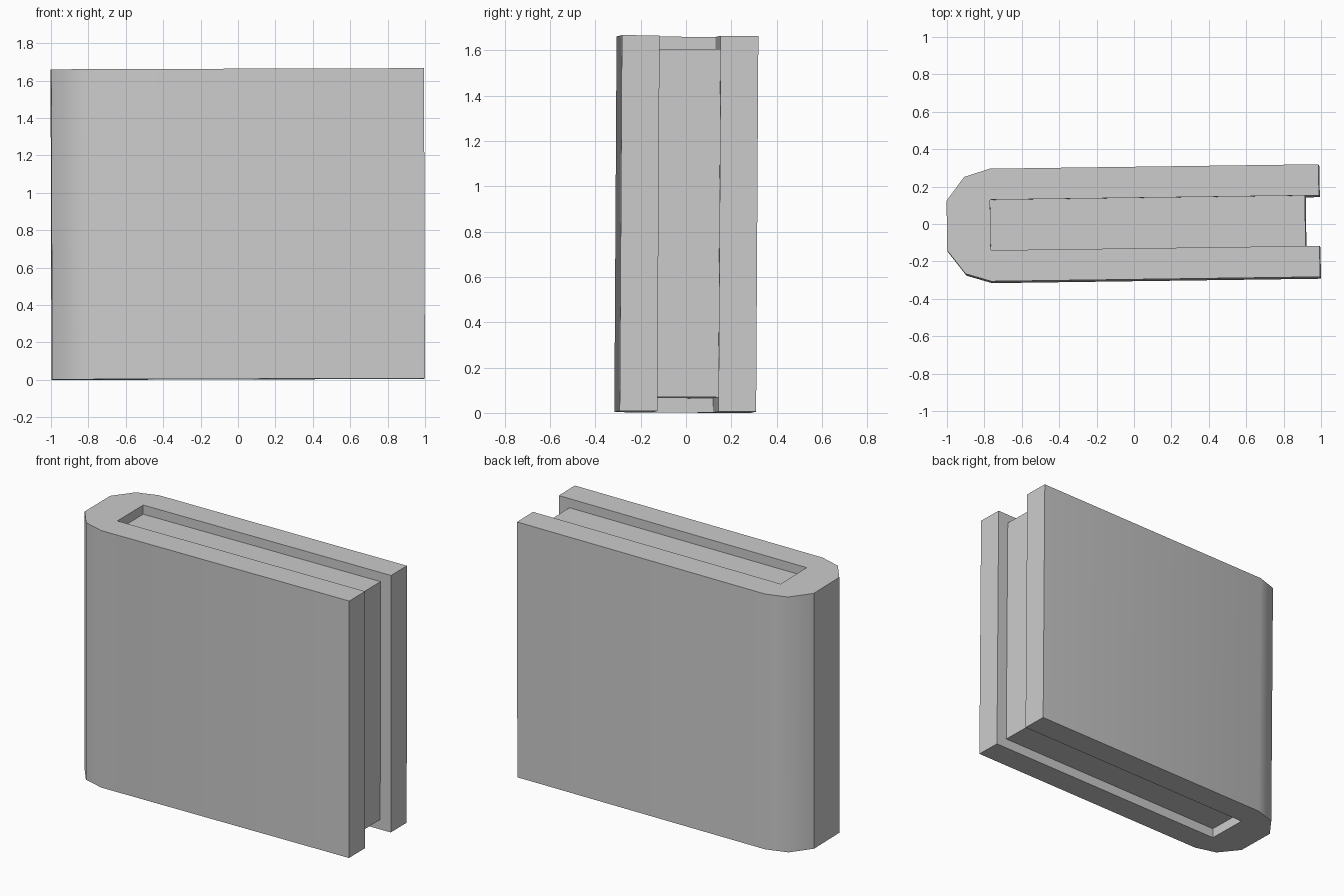
import bpy, bmesh, math
from mathutils import Matrix, Euler, Vector

if "Cube" in bpy.data.objects:
    bpy.data.objects.remove(bpy.data.objects["Cube"])

grey = bpy.data.materials.new("light grey")
grey.use_nodes = True
colour = (0.6, 0.6, 0.6, 1)
grey.diffuse_color = colour
grey.node_tree.nodes["Principled BSDF"].inputs["Base Color"].default_value = colour

# The whole book leans and turns very slightly
lean = Matrix.Translation((0, 0, 0.833)) @ Euler((-0.006, -0.003, 0.0135)).to_matrix().to_4x4()


def prism(name, half_profile, bottom, top):
    """Extrude a plan outline, mirrored across y = 0, between two heights."""
    outline = half_profile + [(x, -y) for x, y in reversed(half_profile)]
    bm = bmesh.new()
    base = bm.faces.new([bm.verts.new((x, y, bottom)) for x, y in outline])
    extruded = bmesh.ops.extrude_face_region(bm, geom=[base])["geom"]
    verts = [v for v in extruded if isinstance(v, bmesh.types.BMVert)]
    bmesh.ops.translate(bm, verts=verts, vec=Vector((0, 0, top - bottom)))
    bmesh.ops.recalc_face_normals(bm, faces=bm.faces)
    bm.transform(lean)
    mesh = bpy.data.meshes.new(name)
    bm.to_mesh(mesh)
    bm.free()
    mesh.materials.append(grey)
    obj = bpy.data.objects.new(name, mesh)
    bpy.context.collection.objects.link(obj)
    return obj


# Cover: two boards joined by a chamfered spine
cover = prism("book_cover", [
    (-0.765, 0.135), (0.993, 0.135), (0.993, 0.301), (-0.765, 0.301),
    (-0.902, 0.259), (-0.998, 0.133)], -0.829, 0.829)
bpy.ops.object.select_all(action='DESELECT')
cover.select_set(True)
bpy.context.view_layer.objects.active = cover
bpy.ops.object.shade_smooth_by_angle(angle=math.radians(36.5))

# Page block, recessed at the top, bottom and opening edge
prism("page_block", [(-0.78, 0.136), (0.918, 0.136)], -0.766, 0.77)
